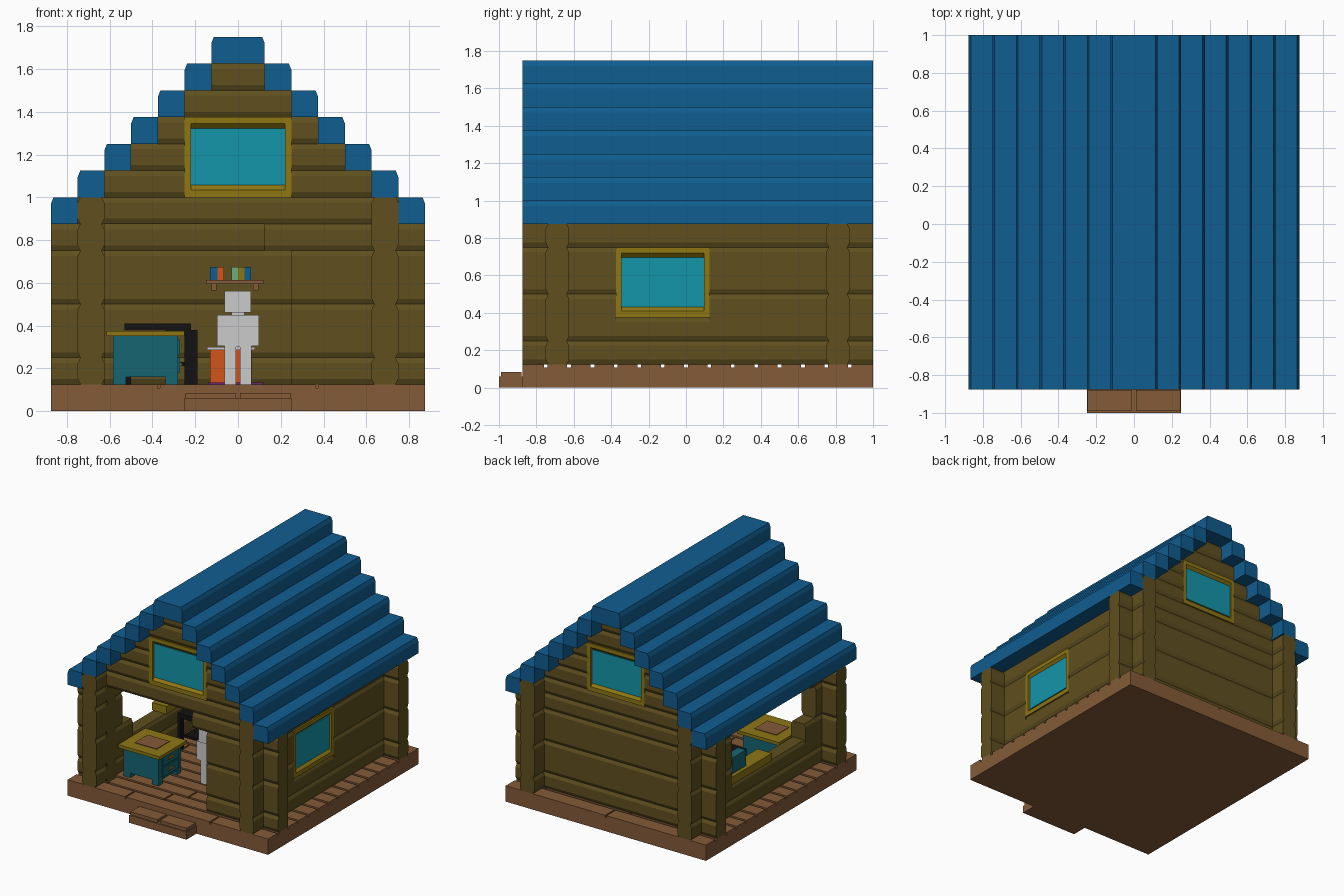
import bpy, bmesh
from mathutils import Vector

if "Cube" in bpy.data.objects:
    bpy.data.objects.remove(bpy.data.objects["Cube"])

COL = {
    "log": (.115, .08, .014), "roof": (.005, .11, .28), "plank": (.23, .105, .04),
    "frame": (.27, .185, .007), "glass": (.007, .30, .40), "teal": (.008, .13, .17),
    "black": (.006, .006, .006), "orange": (.65, .09, .01), "green": (.15, .42, .2),
    "purple": (.15, .02, .18), "white": (.7, .7, .7),
}
MATS = {}
for key, c in COL.items():
    MATS[key] = bpy.data.materials.new(key + "_paint")
    MATS[key].diffuse_color = (*c, 1)


def prism(name, pts, axis, a, b, mat=None):
    """Extrude a profile (other horizontal axis, z) along axis from a to b."""
    bm = bmesh.new()
    def at(t):
        return [bm.verts.new((t, u, z) if axis == "x" else (u, t, z)) for u, z in pts]
    lo, hi = at(a), at(b)
    n = len(pts)
    bm.faces.new(lo)
    bm.faces.new(hi)
    for i in range(n):
        j = (i + 1) % n
        bm.faces.new((lo[i], lo[j], hi[j], hi[i]))
    bmesh.ops.recalc_face_normals(bm, faces=bm.faces)
    me = bpy.data.meshes.new(name)
    bm.to_mesh(me)
    bm.free()
    ob = bpy.data.objects.new(name, me)
    bpy.context.collection.objects.link(ob)
    if mat:
        me.materials.append(MATS[mat])
    return ob


def box(name, x0, x1, y0, y1, z0, z1, mat=None):
    return prism(name, [(y0, z0), (y1, z0), (y1, z1), (y0, z1)], "x", x0, x1, mat)


def log(name, axis, a, b, c, z0, z1):
    """Squared log with chamfered long edges, centre line at c."""
    w, d, h = .0625, .0125, .025
    prism(name, [(c - w + d, z0), (c + w - d, z0), (c + w, z0 + h), (c + w, z1 - h),
                 (c + w - d, z1), (c - w + d, z1), (c - w, z1 - h), (c - w, z0 + h)],
          axis, a, b, "log")


def span(name, axis, c0, c1, a0, a1, z0, z1, mat):
    """Box whose long direction is axis."""
    prism(name, [(c0, z0), (c1, z0), (c1, z1), (c0, z1)], axis, a0, a1, mat)


def window(name, axis, c, out, a0, a1, z0, z1):
    """Framed pane set in a wall; sill and head slope back to the glass."""
    o, i, g = c + out * .0625, c - out * .0625, c + out * .035
    zb, zt = z0 + .062, z1 - .058
    prism(name + "_sill", [(i, z0), (o, z0), (o, z0 + .035), (g, zb), (i, zb)], axis, a0, a1, "frame")
    prism(name + "_head", [(i, zt), (g, zt), (o, z1 - .03), (o, z1), (i, z1)], axis, a0, a1, "frame")
    for s, e in ((a0, a0 + .03), (a1 - .03, a1)):
        span(name + "_jamb", axis, min(i, o), max(i, o), s, e, z0 + .03, z1 - .03, "frame")
    span(name + "_pane", axis, g - .012, g + .012, a0 + .028, a1 - .028, zb - .005, zt + .005, "glass")


# Floor slab, grooved planks and door step
box("floor_slab", -.875, .875, -.875, 1, 0, .107, "plank")
splits = [(-.37, .37), (-.62, -.12, .62), (0,), (-.5, .25)]
for k in range(15):
    y = -.875 + k * .125
    cuts = [-.875, *splits[k % 4], .875]
    for a, b in zip(cuts, cuts[1:]):
        box("floor_plank", a + (.006 if a > -.87 else 0), b - (.006 if b < .87 else 0),
            y + (.01 if k else 0), y + (.115 if k < 14 else .125), .105, .125, "plank")
for s in (-1, 1):
    box("step_base", min(0, s * .25), max(0, s * .25), -1, -.875, 0, .06, "plank")
    box("step_tread", min(s * .01, s * .245), max(s * .01, s * .245), -.99, -.88, .058, .085, "plank")

# Log walls
FY, BY, SX = -.6875, .8125, .6875
rows = [(.125, .25), (.25, .5), (.5, .75)]
for z0, z1 in rows:
    log("back_log", "x", -.875, .875, BY, z0, z1)
    log("front_log_right", "x", .25, .875, FY, z0, z1)
    log("front_log_left", "x", -.875, -.625, FY, z0, z1)
log("back_log", "x", -.875, .875, BY, .75, .875)
log("front_log_right", "x", .125, .875, FY, .75, .875)
log("front_log_left", "x", -.875, -.625, FY, .75, .875)

# Right wall with a window
log("right_log", "y", -.875, 1, SX, .125, .25)
for z0, z1 in rows[1:]:
    log("right_log_front", "y", -.875, -.375, SX, z0, z1)
    log("right_log_back", "y", .125, 1, SX, z0, z1)
log("right_log_low", "y", -.375, .125, SX, .25, .375)
log("right_log_top", "y", -.875, 1, SX, .75, 1)
window("right_window", "y", SX, 1, -.375, .125, .375, .75)

# Left wall, broken open above the sill
log("left_log", "y", -.875, 1, -SX, .125, .25)
log("left_log_low", "y", -.5, .5, -SX, .25, .375)
for (z0, z1), yf in zip(rows[1:], (-.42, -.55)):
    log("left_log_front", "y", -.875, yf, -SX, z0, z1)
    log("left_log_back", "y", .5, 1, -SX, z0, z1)
log("left_log_top", "y", -.875, 1, -SX, .875, 1)
log("left_log_back", "y", .5, 1, -SX, .75, .875)
log("left_log_front", "y", -.875, -.5, -SX, .75, .875)
box("left_sill", -.75, -.625, 0, .5, .375, .435, "frame")
box("sill_planter", -.72, -.65, .28, .45, .435, .56, "teal")

# Stepped gables with windows
for name, y, out in (("front", FY, -1), ("back", BY, 1)):
    for k in range(6):
        z, hw = .875 + k * .125, .75 - k * .125
        if 1 <= k <= 3:
            log(name + "_gable_log", "x", -hw, -.25, y, z, z + .125)
            log(name + "_gable_log", "x", .25, hw, y, z, z + .125)
        else:
            log(name + "_gable_log", "x", -hw, hw, y, z, z + .125)
    window(name + "_gable_window", "x", y, out, -.25, .25, 1, 1.375)

# Stepped roof
for k in range(7):
    z, xo = .875 + k * .125, .875 - k * .125
    for s in (-1, 1):
        prism("roof_course", [(s * (xo - .125), z), (s * xo, z), (s * xo, z + .095),
                              (s * (xo - .012), z + .125), (s * (xo - .125), z + .125)],
              "y", -.875, 1, "roof")

# Teal cabinet with a yellow top
box("cabinet_body", -.585, -.28, -.59, -.31, .16, .35, "teal")
for x in (-.585, -.34):
    for y in (-.59, -.36):
        box("cabinet_foot", x, x + .06, y, y + .05, .125, .16, "teal")
box("cabinet_top", -.615, -.25, -.62, -.28, .35, .375, "frame")
box("cabinet_inlay", -.53, -.34, -.53, -.37, .372, .38, "plank")
for z in (.18, .265):
    box("cabinet_drawer", -.285, -.272, -.55, -.35, z, z + .07, "teal")
    box("drawer_handle", -.275, -.262, -.48, -.42, z + .03, z + .045, "frame")

# Black desk under the left opening
box("desk_top", -.53, -.22, 0, .42, .375, .41, "black")
for y in (0, .38):
    box("desk_leg", -.25, -.19, y, y + .04, .125, .38, "black")
    box("desk_leg", -.53, -.50, y, y + .04, .125, .38, "black")
box("desk_jar", -.25, -.22, .2, .24, .23, .29, "green")
box("desk_shelf", -.5, -.2, .04, .38, .21, .23, "black")

# Standing figure
for s in (-1, 1):
    box("figure_leg", min(s * .01, s * .063), max(s * .01, s * .063), -.38, -.32, .125, .31)
    box("figure_arm", min(s * .06, s * .098), max(s * .06, s * .098), -.38, -.32, .305, .45)
box("figure_torso", -.063, .063, -.38, -.32, .3, .45)
box("figure_neck", -.03, .03, -.37, -.33, .45, .465)
box("figure_head", -.063, .06, -.405, -.295, .462, .562)

# Back furniture: rug, chest, wall shelf with books
box("rug", -.14, .12, .15, .55, .124, .133, "purple")
box("chest_top", -.145, .08, .55, .75, .285, .3, "white")
box("chest_body", -.13, .065, .57, .75, .125, .285, "orange")
box("wall_shelf", -.15, .12, .62, .75, .595, .612, "plank")
for x in (-.125, .07):
    box("shelf_bracket", x, x + .025, .66, .75, .565, .595, "plank")
x = -.13
for w, m in ((.035, "roof"), (.03, "orange"), (.035, None), (.03, "green"), (.03, "frame"), (.03, "roof")):
    if m:
        box("book", x, x + w, .64, .74, .612, .675, m)
    x += w

for m in bpy.data.materials:
    if m.users and not m.is_grease_pencil:
        m.use_nodes = True
        m.node_tree.nodes["Principled BSDF"].inputs["Base Color"].default_value = m.diffuse_color
